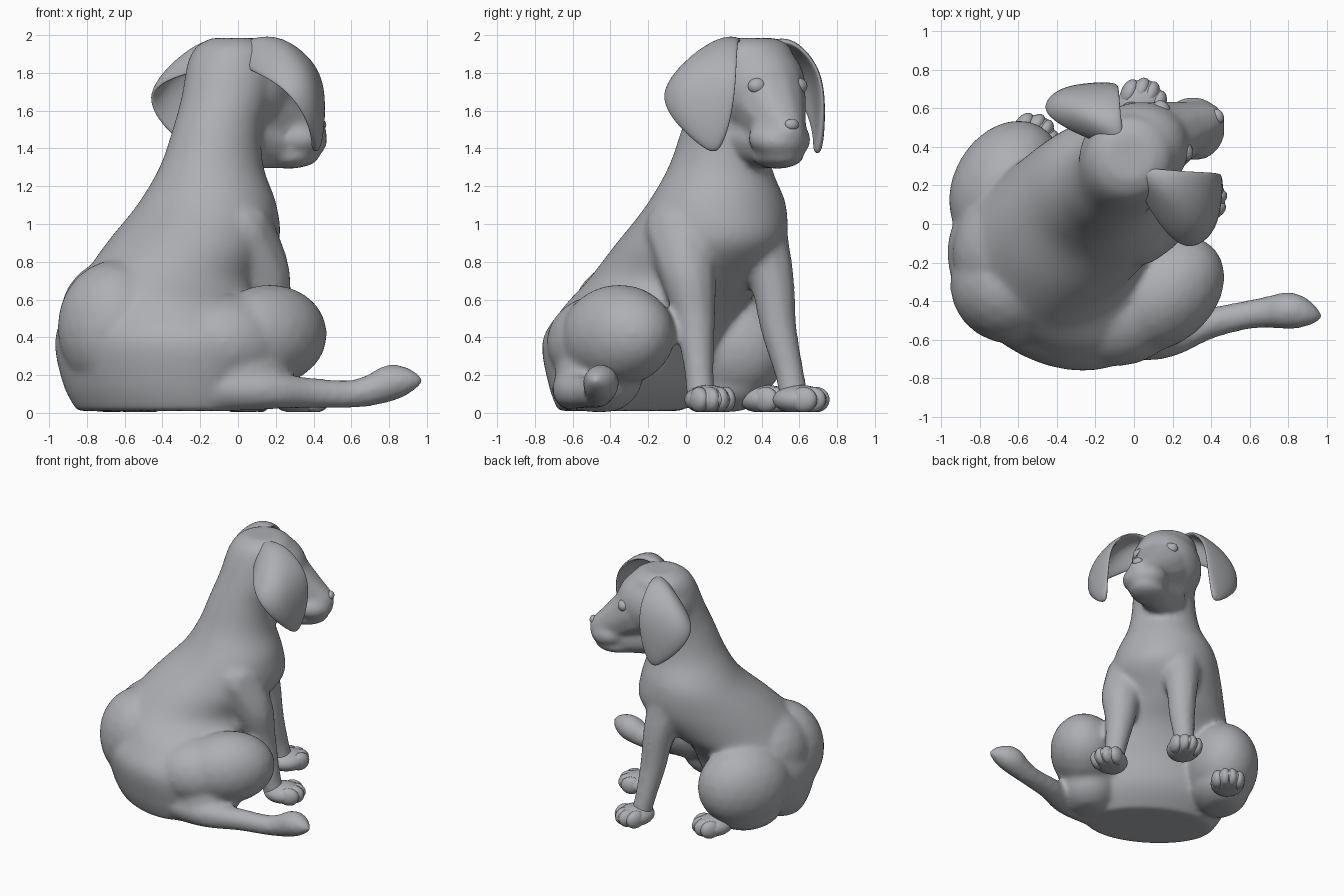
import bpy, bmesh, math
from mathutils import Matrix, Vector

cube = bpy.data.objects.get("Cube")
if cube:
    bpy.data.objects.remove(cube, do_unlink=True)

grey = bpy.data.materials.new("plain grey")
grey.use_nodes = True
grey.diffuse_color = (0.42, 0.43, 0.45, 1)
grey.node_tree.nodes["Principled BSDF"].inputs["Base Color"].default_value = (0.42, 0.43, 0.45, 1)


def finish(bm, name):
    """Turn a bmesh into a smooth grey object resting on the ground."""
    for v in bm.verts:
        v.co.z = max(v.co.z, 0.005)
    bmesh.ops.recalc_face_normals(bm, faces=bm.faces)
    for f in bm.faces:
        f.smooth = True
    me = bpy.data.meshes.new(name)
    bm.to_mesh(me)
    bm.free()
    me.materials.append(grey)
    ob = bpy.data.objects.new(name, me)
    bpy.context.collection.objects.link(ob)
    return ob


def ball(bm, centre, radii, heading=0, pitch=0, detail=3):
    """Ellipsoid with radii forward, sideways, up."""
    m = (Matrix.Translation(centre) @ Matrix.Rotation(math.radians(heading), 4, 'Z')
         @ Matrix.Rotation(math.radians(pitch), 4, 'Y') @ Matrix.Diagonal((*radii, 1)))
    bmesh.ops.create_icosphere(bm, subdivisions=detail, radius=1, matrix=m)


def spline(keys, steps):
    """Smooth curve through rows of numbers."""
    rows = []
    for i in range(len(keys) - 1):
        p0, p1, p2, p3 = (keys[min(max(i + k, 0), len(keys) - 1)] for k in (-1, 0, 1, 2))
        for s in range(steps):
            t = s / steps
            rows.append([b + 0.5 * t * (c - a + t * (2*a - 5*b + 4*c - d + t * (3*(b - c) + d - a)))
                         for a, b, c, d in zip(p0, p1, p2, p3)])
    return rows + [list(keys[-1])]


def limb(bm, keys):
    """Tapered limb swept from balls; keys are x, y, z, radius."""
    for x, y, z, r in spline(keys, 9):
        ball(bm, (x, y, z), (r, r, r), detail=2)


def torso(bm, keys, n=48):
    """Loft of level ellipses; keys are x, y, z, forward, sideways, heading."""
    rings = []
    for x, y, z, a, b, h in spline(keys, 5):
        c, s = math.cos(math.radians(h)), math.sin(math.radians(h))
        ring = []
        for i in range(n):
            t = 2 * math.pi * i / n
            u, w = a * math.cos(t), b * math.sin(t)
            ring.append(bm.verts.new((x + c*u - s*w, y + s*u + c*w, z)))
        rings.append(ring)
    for lo, hi in zip(rings, rings[1:]):
        for i in range(n):
            j = (i + 1) % n
            bm.faces.new((lo[i], lo[j], hi[j], hi[i]))
    bm.faces.new(rings[0][::-1])
    bm.faces.new(rings[-1])


# Body: rump, chest, neck and crown in one loft
bm = bmesh.new()
torso(bm, [
    (-.44, -.35, .01, .26, .46, 58),
    (-.43, -.31, .15, .36, .54, 58),
    (-.42, -.28, .38, .43, .59, 58),
    (-.40, -.18, .55, .45, .53, 56),
    (-.37, -.05, .70, .50, .43, 50),
    (-.24, .08, .90, .49, .41, 42),
    (-.165, .16, 1.10, .37, .37, 40),
    (-.14, .18, 1.30, .28, .27, 40),
    (-.11, .21, 1.50, .24, .23, 35),
    (-.06, .27, 1.68, .24, .23, 30),
    (-.03, .33, 1.85, .24, .23, 30),
    (-.02, .35, 1.94, .20, .20, 30),
    (-.02, .35, 1.985, .12, .12, 30),
])
# Broad rear corner of the rump
ball(bm, (-.65, -.32, .45), (.30, .31, .36), 58)
ball(bm, (-.62, -.13, .50), (.34, .32, .33), 58)
# Thighs and tucked hind legs
ball(bm, (.16, -.36, .41), (.35, .26, .27), 42, -4)
ball(bm, (-.03, -.44, .37), (.34, .28, .26), 34)
ball(bm, (.05, -.46, .20), (.25, .22, .21), 42)
ball(bm, (-.665, .20, .35), (.36, .275, .32), 60)
ball(bm, (-.67, .18, .17), (.28, .22, .18), 58)
# Front legs
limb(bm, [(.0, -.03, .95, .20), (.125, .01, .74, .155), (.17, .045, .52, .115),
          (.24, .07, .20, .08), (.26, .08, .08, .08)])
limb(bm, [(-.13, .36, .95, .18), (-.08, .45, .72, .125), (-.05, .49, .45, .10),
          (-.02, .55, .20, .08), (.0, .57, .08, .08)])
# Tail
limb(bm, [(-.1, -.58, .13, .13), (.15, -.60, .12, .105), (.38, -.52, .105, .085),
          (.60, -.47, .10, .078), (.72, -.455, .125, .088), (.81, -.45, .16, .10),
          (.89, -.465, .17, .07), (.96, -.48, .17, .025)])
# Skull, bridge, muzzle, throat and jaw
ball(bm, (0, .37, 1.72), (.30, .255, .265), 30)
limb(bm, [(.10, .43, 1.66, .21), (.24, .485, 1.56, .155), (.37, .53, 1.48, .105)])
limb(bm, [(.03, .37, 1.46, .17), (.18, .45, 1.43, .14), (.29, .50, 1.42, .12)])
ball(bm, (.31, .495, 1.45), (.165, .17, .105), 25, 8)
ball(bm, (.27, .485, 1.36), (.17, .135, .068), 25)
body = finish(bm, "body")
rem = body.modifiers.new("merge", 'REMESH')
rem.mode = 'VOXEL'
rem.voxel_size = 0.018
rem.use_smooth_shade = True
smo = body.modifiers.new("soften", 'SMOOTH')
smo.factor = 0.5
smo.iterations = 14


def paw(name, x, y, heading):
    """Rounded paw with four close toes."""
    bm = bmesh.new()
    h = math.radians(heading)
    f, s = Vector((math.cos(h), math.sin(h), 0)), Vector((-math.sin(h), math.cos(h), 0))
    c = Vector((x, y, .07))
    ball(bm, c, (.15, .125, .078), heading)
    for k, reach in ((-1.5, .05), (-.5, .08), (.5, .08), (1.5, .05)):
        ball(bm, c + f * reach + s * k * .052, (.075, .045, .068), heading)
    return finish(bm, name)


paw("right_front_paw", .33, .12, 24)
paw("left_front_paw", .03, .605, 68)
paw("left_hind_paw", -.54, .425, 55)

# Ears: three rails (rear, middle, front edge) running from root to tip
rear = [(.0, .25, 1.84), (.10, .02, 1.79), (.25, -.145, 1.71), (.36, -.09, 1.56), (.40, .05, 1.43), (.40, .13, 1.385)]
middle = [(.0, .26, 1.94), (.19, .14, 2.01), (.36, -.03, 1.86), (.42, -.04, 1.70), (.43, .07, 1.50), (.41, .15, 1.38)]
front = [(.02, .30, 1.95), (.22, .28, 2.0), (.43, .28, 1.84), (.46, .27, 1.65), (.44, .22, 1.46), (.41, .17, 1.385)]


def ear(name, place):
    bm = bmesh.new()
    rails = [[bm.verts.new(place(*p)) for p in rail] for rail in (rear, middle, front)]
    for a, b in zip(rails, rails[1:]):
        for i in range(len(a) - 1):
            bm.faces.new((a[i], a[i + 1], b[i + 1], b[i]))
    ob = finish(bm, name)
    sol = ob.modifiers.new("thickness", 'SOLIDIFY')
    sol.thickness = 0.045
    sol.offset = 0
    sub = ob.modifiers.new("round", 'SUBSURF')
    sub.levels = sub.render_levels = 3


ear("right_ear", lambda x, y, z: (x, y, z))
ear("left_ear", lambda x, y, z: (.015 + y - .36, .41 + .72 * (x - .015), z - .01))

# Eyes and nose
for name, centre, radii in (("right_eye", (.26, .38, 1.73), (.045, .055, .045)),
                            ("left_eye", (.143, .59, 1.73), (.045, .055, .045)),
                            ("nose", (.435, .56, 1.525), (.03, .04, .032))):
    bm = bmesh.new()
    ball(bm, centre, radii, 28)
    finish(bm, name)
